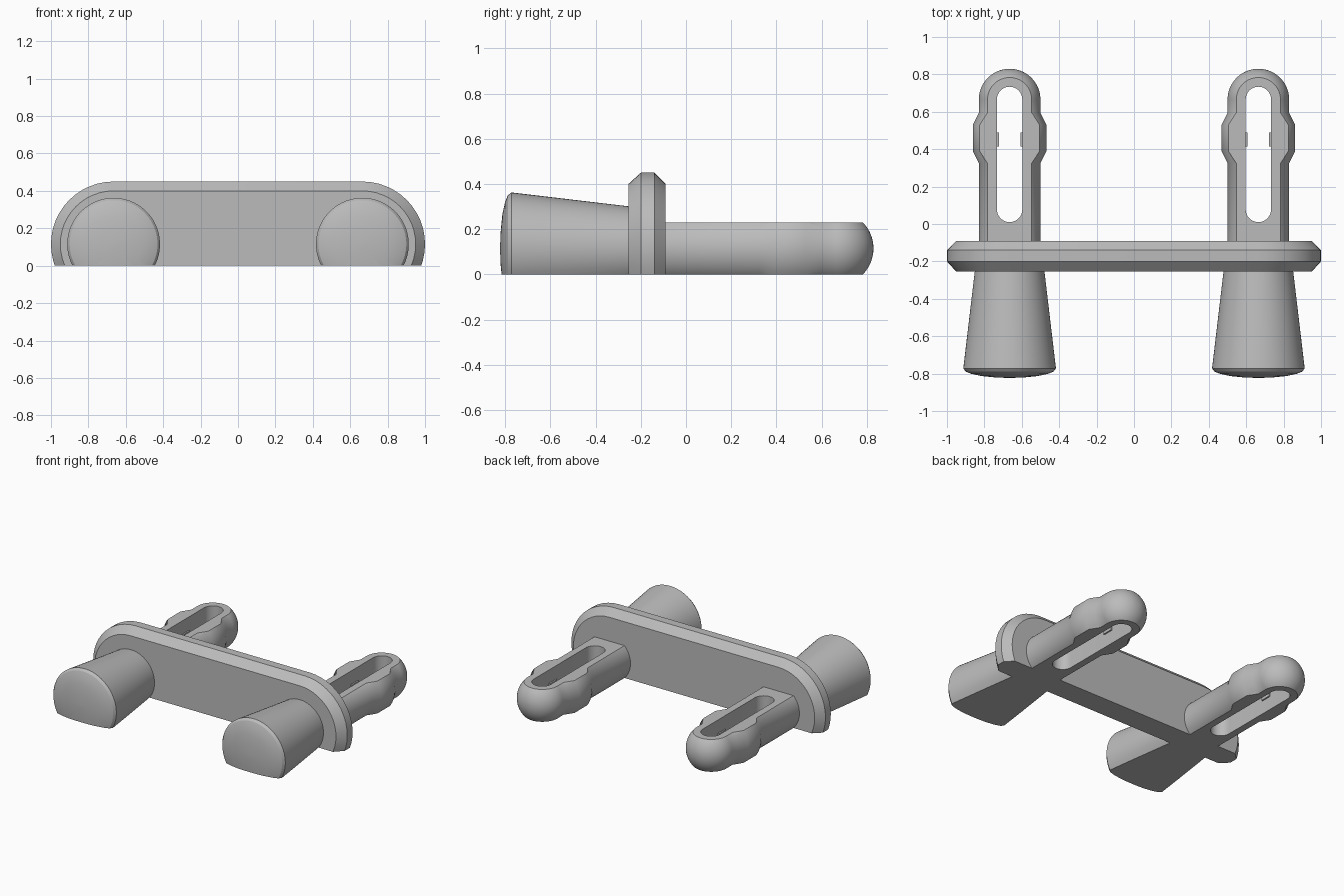
import bpy
import bmesh
from math import sin, cos, pi
from mathutils import Vector

cube = bpy.data.objects.get("Cube")
if cube:
    bpy.data.objects.remove(cube, do_unlink=True)

AXIS_Z = 0.115      # height of the shared centre line
PEG_X = 0.665       # distance of pegs and clips from the middle

grey = bpy.data.materials.new("plain grey")
grey.use_nodes = True
COLOR = (0.5, 0.5, 0.5, 1)
grey.diffuse_color = COLOR
grey.node_tree.nodes["Principled BSDF"].inputs["Base Color"].default_value = COLOR


def loft(bm, rings):
    """Skin a list of closed rings and cap both ends."""
    loops = [[bm.verts.new(p) for p in ring] for ring in rings]
    for a, b in zip(loops, loops[1:]):
        for i in range(len(a)):
            j = (i + 1) % len(a)
            bm.faces.new((a[i], a[j], b[j], b[i]))
    bm.faces.new(loops[0])
    bm.faces.new(loops[-1])


def trim(bm, z, up):
    """Slice off everything beyond a level plane and close the cut."""
    geom = bm.verts[:] + bm.edges[:] + bm.faces[:]
    cut = bmesh.ops.bisect_plane(bm, geom=geom, plane_co=(0, 0, z),
                                 plane_no=(0, 0, up), clear_outer=True)
    edges = [e for e in cut["geom_cut"] if isinstance(e, bmesh.types.BMEdge)]
    bmesh.ops.holes_fill(bm, edges=edges, sides=0)


def finish(bm, name, smooth=True):
    bmesh.ops.recalc_face_normals(bm, faces=bm.faces[:])
    mesh = bpy.data.meshes.new(name)
    bm.to_mesh(mesh)
    bm.free()
    mesh.materials.append(grey)
    obj = bpy.data.objects.new(name, mesh)
    bpy.context.collection.objects.link(obj)
    if smooth:
        smooth_object(obj)
    return obj


def activate(obj):
    bpy.ops.object.select_all(action='DESELECT')
    obj.select_set(True)
    bpy.context.view_layer.objects.active = obj


def smooth_object(obj):
    activate(obj)
    bpy.ops.object.shade_smooth_by_angle(angle=pi / 6)


def lathe(profile, x, segments=64):
    """Rings around a front-to-back axis from (y, radius) pairs."""
    turns = [2 * pi * (i + 0.5) / segments for i in range(segments)]
    return [[Vector((x + r * cos(t), y, AXIS_Z + r * sin(t))) for t in turns]
            for y, r in profile]


def stadium(radius, half, steps=24):
    """Outline of two half circles joined by straight sides."""
    pts = []
    for side in (0, 1):
        for i in range(steps + 1):
            t = -pi / 2 + pi * (side + i / steps)
            pts.append((radius * cos(t) + (half if side == 0 else -half),
                        radius * sin(t)))
    return pts


# Cross plate with chamfered rims
bm = bmesh.new()
loft(bm, [[Vector((u, y, AXIS_Z + v)) for u, v in stadium(r, PEG_X)]
          for y, r in ((-0.255, 0.285), (-0.2, 0.335), (-0.14, 0.335), (-0.09, 0.285))])
trim(bm, 0, -1)
finish(bm, "cross_plate")

# Front peg: flared, with a shallow domed end
PEG = [(-0.823, 0.01), (-0.82, 0.08), (-0.813, 0.15), (-0.801, 0.205),
       (-0.789, 0.235), (-0.772, 0.248), (-0.25, 0.186)]

# Rear clip: round bar with a swelling and a ball end
R = 0.165
CLIP = [(-0.095, R), (0.325, R), (0.39, 0.197), (0.53, 0.197), (0.595, R)]
CLIP += [(0.665 + R * sin(a), R * cos(a))
         for a in (pi / 2 * i / 16 for i in range(16))]

for side, label in ((1, "left"), (-1, "right")):
    x = side * PEG_X

    bm = bmesh.new()
    loft(bm, lathe(PEG, x))
    trim(bm, 0, -1)
    finish(bm, label + "_peg")

    bm = bmesh.new()
    loft(bm, lathe(CLIP, x))
    trim(bm, 0, -1)
    trim(bm, 2 * AXIS_Z, 1)
    clip = finish(bm, label + "_clip", smooth=False)

    # Long round-ended slot through the clip
    bm = bmesh.new()
    loft(bm, [[Vector((x + v, 0.372 + u, z)) for u, v in stadium(0.068, 0.294, 16)]
              for z in (-0.1, 0.4)])
    cutter = finish(bm, label + "_slot_cutter", smooth=False)
    cutter.hide_render = True
    mod = clip.modifiers.new("slot", 'BOOLEAN')
    mod.operation = 'DIFFERENCE'
    mod.solver = 'EXACT'
    mod.object = cutter
    activate(clip)
    bpy.ops.object.modifier_apply(modifier=mod.name)
    bpy.data.objects.remove(cutter, do_unlink=True)
    smooth_object(clip)

    # Small nibs on the slot walls
    for wall, where in ((1, "left"), (-1, "right")):
        bm = bmesh.new()
        bmesh.ops.create_cube(bm, size=1)
        bmesh.ops.scale(bm, vec=(0.02, 0.075, 0.04), verts=bm.verts[:])
        bmesh.ops.translate(bm, vec=(x + wall * 0.068, 0.453, AXIS_Z), verts=bm.verts[:])
        finish(bm, f"{label}_clip_{where}_nib", smooth=False)
